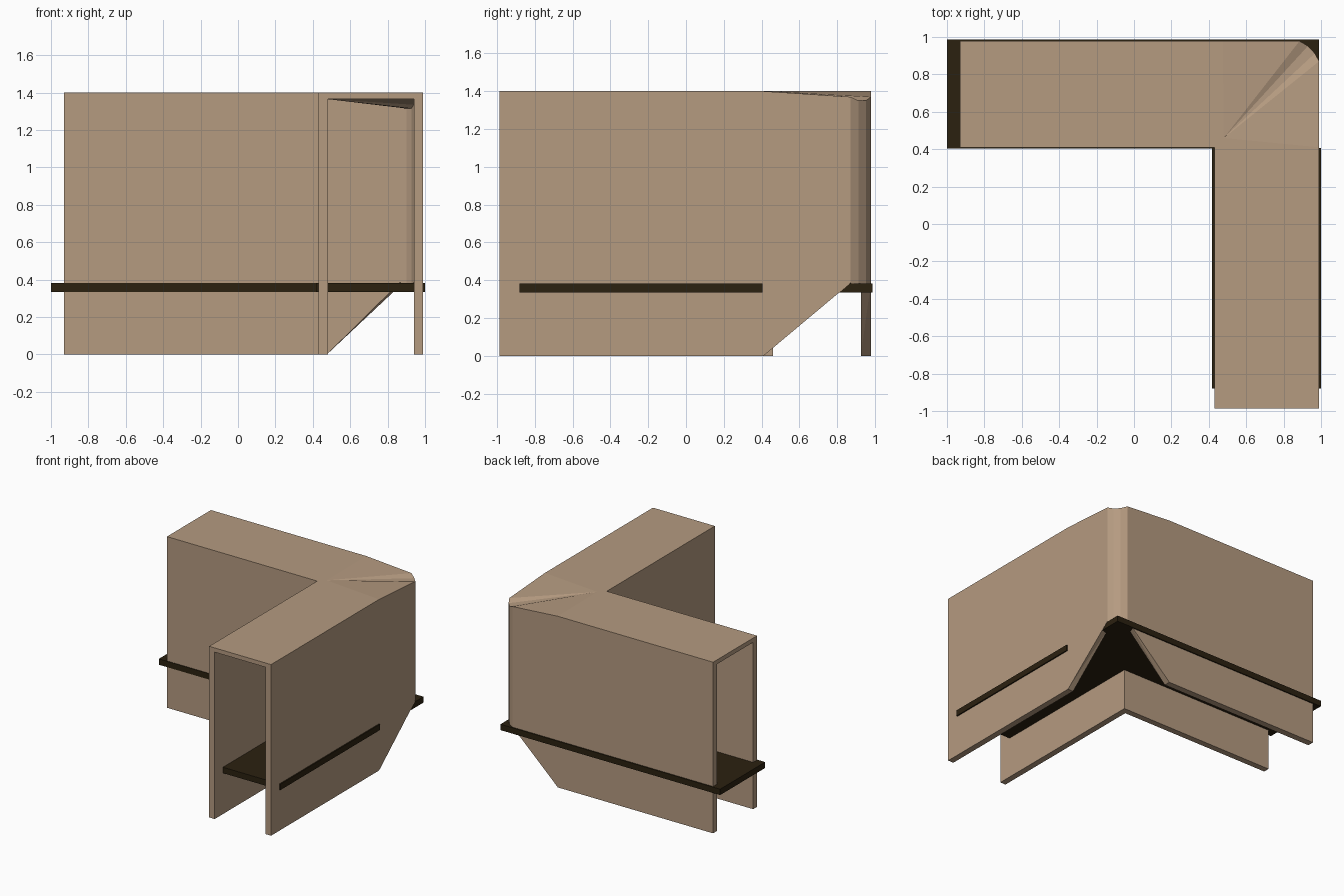
import bpy, bmesh

if "Cube" in bpy.data.objects:
    bpy.data.objects.remove(bpy.data.objects["Cube"])


def material(name, rgb):
    m = bpy.data.materials.new(name)
    m.diffuse_color = (*rgb, 1)
    m.use_nodes = True
    m.node_tree.nodes["Principled BSDF"].inputs["Base Color"].default_value = m.diffuse_color
    return m


TAN = material("tan", (0.46, 0.325, 0.217))
DARK = material("dark brown", (0.024, 0.015, 0.005))


def finish(bm, name, mat):
    bmesh.ops.remove_doubles(bm, verts=bm.verts, dist=0.0005)
    bmesh.ops.recalc_face_normals(bm, faces=bm.faces)
    me = bpy.data.meshes.new(name)
    bm.to_mesh(me)
    bm.free()
    me.materials.append(mat)
    ob = bpy.data.objects.new(name, me)
    bpy.context.collection.objects.link(ob)
    return ob


# Corner cover: an upside-down channel swept round the bend.
# Each station: outer face, its inner side, inner wall's two sides, bottom z, top z
IN, INI = (0.43, 0.41), (0.48, 0.46)
stations = [
    ((-0.93, 0.978), (-0.93, 0.925), (-0.93, 0.46), (-0.93, 0.41), 0.0, 1.40),
    ((0.475, 0.978), (0.475, 0.925), INI, IN, 0.0, 1.40),
    ((0.885, 0.978), (0.865, 0.925), INI, IN, 0.385, 1.37),
    ((0.93, 0.952), (0.90, 0.912), INI, IN, 0.365, 1.35),
    ((0.967, 0.912), (0.927, 0.89), INI, IN, 0.365, 1.35),
    ((0.99, 0.87), (0.94, 0.855), INI, IN, 0.385, 1.37),
    ((0.99, 0.41), (0.94, 0.41), INI, IN, 0.0, 1.40),
    ((0.99, -0.987), (0.94, -0.987), (0.48, -0.987), (0.43, -0.987), 0.0, 1.40),
]
bm = bmesh.new()
rings = []
for o, oi, ii, i, zb, zt in stations:
    profile = [(o, zb), (o, zt), (ii, 1.4), (i, 1.4), (i, 0), (ii, 0),
               (ii, 1.365), (oi, zt - 0.035), (oi, zb)]
    rings.append([bm.verts.new((*p, z)) for p, z in profile])
for a, b in zip(rings, rings[1:]):
    for k in range(9):
        n = (k + 1) % 9
        if k == 8 or k != 8:
            # split each strip into triangles so the bend stays flat-faced
            for tri in ((a[k], a[n], b[n]), (a[k], b[n], b[k])):
                c = [v.co for v in tri]
                if (c[1] - c[0]).cross(c[2] - c[0]).length > 1e-7:
                    bm.faces.new(tri)
# open ends: cap only the sheet thickness
for r in (rings[0], rings[-1]):
    bm.faces.new((r[0], r[1], r[7], r[8]))
    bm.faces.new((r[1], r[2], r[6], r[7]))
    bm.faces.new((r[2], r[3], r[4], r[5], r[6]))
cover = finish(bm, "corner_cover", TAN)
bm = bmesh.new()
bm.from_mesh(cover.data)
bmesh.ops.dissolve_limit(bm, angle_limit=0.002, verts=bm.verts, edges=bm.edges)
bm.to_mesh(cover.data)
bm.free()


# Dark shelf boards, one per arm
def board(name, x0, x1, y0, y1, z0=0.335, z1=0.383):
    b = bmesh.new()
    bmesh.ops.create_cube(b, size=1)
    for v in b.verts:
        v.co = ((x0 + x1) / 2 + v.co.x * (x1 - x0),
                (y0 + y1) / 2 + v.co.y * (y1 - y0),
                (z0 + z1) / 2 + v.co.z * (z1 - z0))
    finish(b, name, DARK)


board("long_shelf_board", -1.0, 0.988, 0.405, 0.987)
board("side_shelf_board", 0.417, 1.0, -0.88, 0.405)
